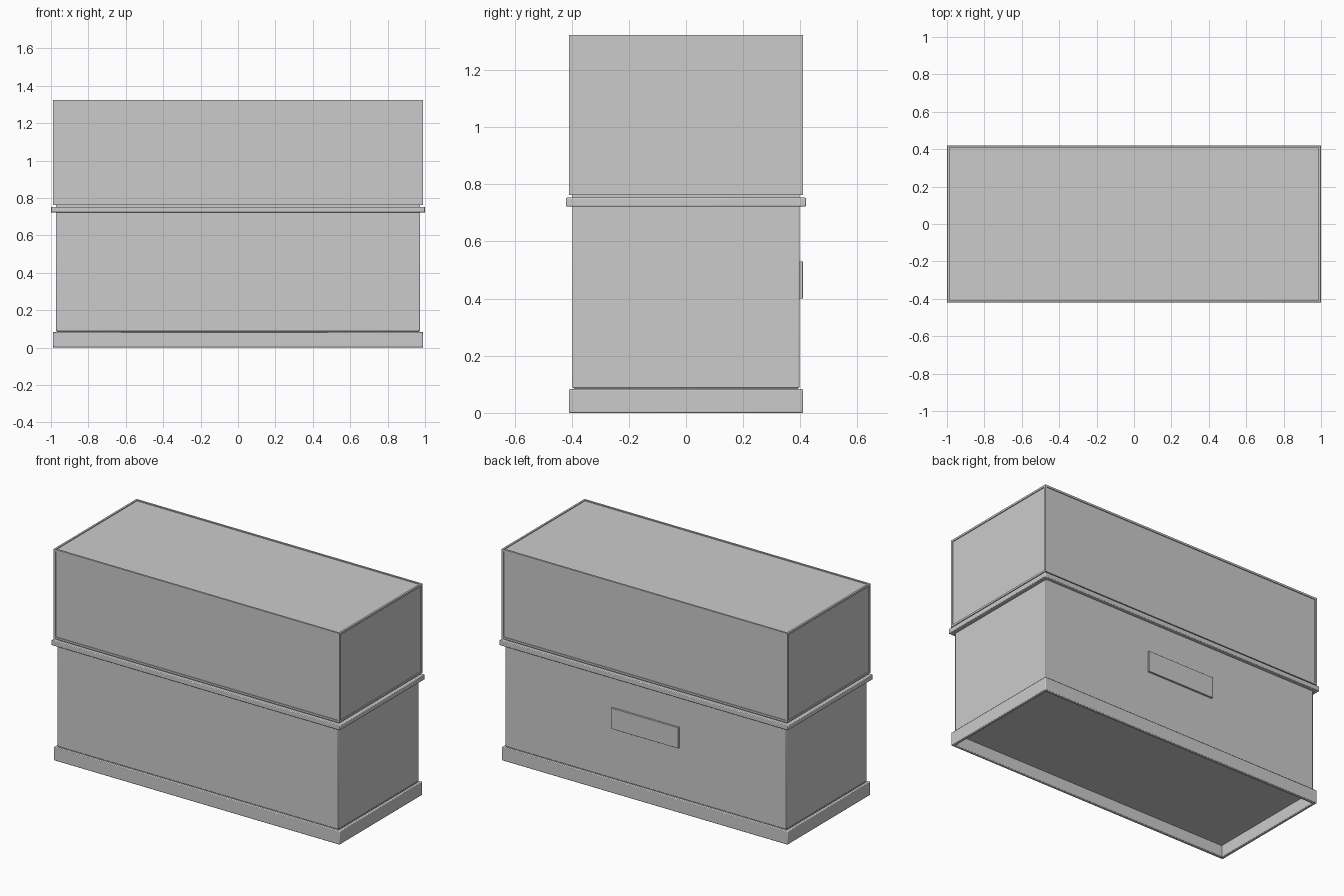
import bpy

if "Cube" in bpy.data.objects:
    bpy.data.objects.remove(bpy.data.objects["Cube"])


def box(name, x, y, z, bevel=0.0):
    """Box from (min, max) ranges, with an optional small rounded edge."""
    bpy.ops.mesh.primitive_cube_add(
        size=1, location=(sum(x) / 2, sum(y) / 2, sum(z) / 2))
    ob = bpy.context.object
    ob.name = name
    ob.scale = (x[1] - x[0], y[1] - y[0], z[1] - z[0])
    bpy.ops.object.transform_apply(location=False, rotation=False, scale=True)
    if bevel:
        mod = ob.modifiers.new("soft_edge", 'BEVEL')
        mod.width = bevel
        mod.segments = 2
        bpy.ops.object.shade_smooth_by_angle()
    return ob


def sym(v):
    return (-v, v)


# Plinth: four boards round an open underside
T = 0.02
for s, side in ((-1, "left"), (1, "right")):
    box("plinth_" + side, sorted((s * 0.99, s * (0.99 - T))), sym(0.41), (0, 0.083), 0.004)
for s, side in ((-1, "front"), (1, "back")):
    box("plinth_" + side, sym(0.99), sorted((s * 0.41, s * (0.41 - T))), (0, 0.083), 0.004)

# Cabinet body, with a slightly inset foot just above the plinth
box("cabinet_foot", sym(0.967), sym(0.392), (0.072, 0.095))
box("cabinet_body", sym(0.973), sym(0.397), (0.087, 0.728), 0.004)

# Label plate on the back
box("label_plate", sym(0.232), (0.395, 0.409), (0.40, 0.53), 0.001)

# Overhanging counter and the deck carrying the glass case
box("counter", sym(1.0), sym(0.42), (0.722, 0.753), 0.004)
box("display_deck", sym(0.972), sym(0.397), (0.75, 0.768))

# Display case: panes slightly recessed in a thin frame
X, Y, Z0, Z1, B, R = 0.99, 0.41, 0.763, 1.323, 0.012, 0.005
box("case_panes", sym(X - R), sym(Y - R), (Z0 + R, Z1 - R))
for sx in (-1, 1):
    xr = sorted((sx * X, sx * (X - B)))
    for sy in (-1, 1):
        box("case_post", xr, sorted((sy * Y, sy * (Y - B))), (Z0, Z1))
    for z in (Z0, Z1 - B):
        box("case_end_rail", xr, sym(Y), (z, z + B))
for sy in (-1, 1):
    for z in (Z0, Z1 - B):
        box("case_long_rail", sym(X), sorted((sy * Y, sy * (Y - B))), (z, z + B))
